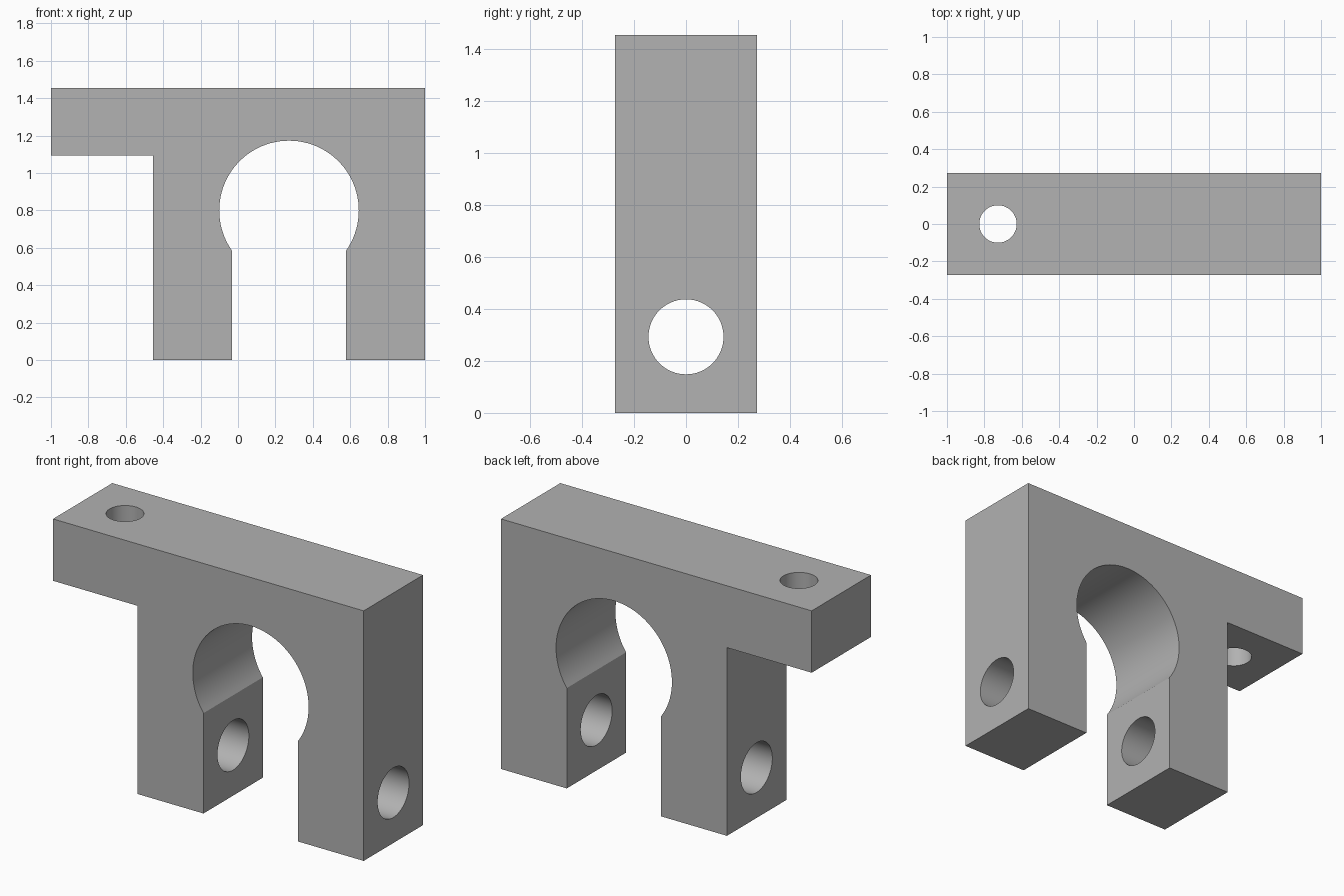
import bpy, bmesh
from math import acos, cos, sin, pi, radians

cube = bpy.data.objects.get("Cube")
if cube:
    bpy.data.objects.remove(cube, do_unlink=True)

HALF_DEPTH = 0.2727
HEIGHT = 1.455
BORE_X, BORE_Z, BORE_R = 0.2727, 0.80, 0.373
SLOT = 0.304          # half width of the slot below the bore
SEGMENTS = 64

grey = bpy.data.materials.new("plain grey")
grey.use_nodes = True
colour = (0.445, 0.445, 0.445, 1)
grey.diffuse_color = colour
grey.node_tree.nodes["Principled BSDF"].inputs["Base Color"].default_value = colour

# Bracket outline: arm, outer leg, and the keyhole opening between the legs
outline = [(BORE_X + SLOT, 0), (1, 0), (1, HEIGHT), (-1, HEIGHT),
           (-1, 1.095), (-0.4545, 1.095), (-0.4545, 0), (BORE_X - SLOT, 0)]
start = pi + acos(SLOT / BORE_R)
end = -acos(SLOT / BORE_R)
for i in range(SEGMENTS + 1):
    a = start + (end - start) * i / SEGMENTS
    outline.append((BORE_X + BORE_R * cos(a), BORE_Z + BORE_R * sin(a)))

bm = bmesh.new()
front = bm.faces.new([bm.verts.new((x, -HALF_DEPTH, z)) for x, z in outline])
extruded = bmesh.ops.extrude_face_region(bm, geom=[front], use_keep_orig=True)
back = [v for v in extruded["geom"] if isinstance(v, bmesh.types.BMVert)]
bmesh.ops.translate(bm, vec=(0, 2 * HALF_DEPTH, 0), verts=back)
bmesh.ops.recalc_face_normals(bm, faces=bm.faces)
mesh = bpy.data.meshes.new("bracket_body")
bm.to_mesh(mesh)
bm.free()
mesh.materials.append(grey)
body = bpy.data.objects.new("bracket_body", mesh)
bpy.context.collection.objects.link(body)


def drill(name, radius, length, location, rotation=(0, 0, 0)):
    """Cut a round hole through the body."""
    bpy.ops.mesh.primitive_cylinder_add(vertices=SEGMENTS, radius=radius, depth=length,
                                        location=location, rotation=rotation)
    cutter = bpy.context.object
    cutter.name = name
    cutter.hide_render = True
    cutter.data.materials.append(grey)
    bpy.context.view_layer.objects.active = body
    mod = body.modifiers.new(name, "BOOLEAN")
    mod.operation = "DIFFERENCE"
    mod.solver = "EXACT"
    mod.object = cutter
    bpy.ops.object.modifier_apply(modifier=mod.name)
    bpy.data.objects.remove(cutter, do_unlink=True)


# Cross hole through both legs, and the mounting hole in the arm
drill("leg_hole", 0.1445, 3, (0, 0, 0.293), (0, pi / 2, 0))
drill("arm_hole", 0.1, 1, (-0.7273, 0, 1.28))

bpy.ops.object.select_all(action="DESELECT")
body.select_set(True)
bpy.context.view_layer.objects.active = body
bpy.ops.object.shade_smooth_by_angle(angle=radians(25))
